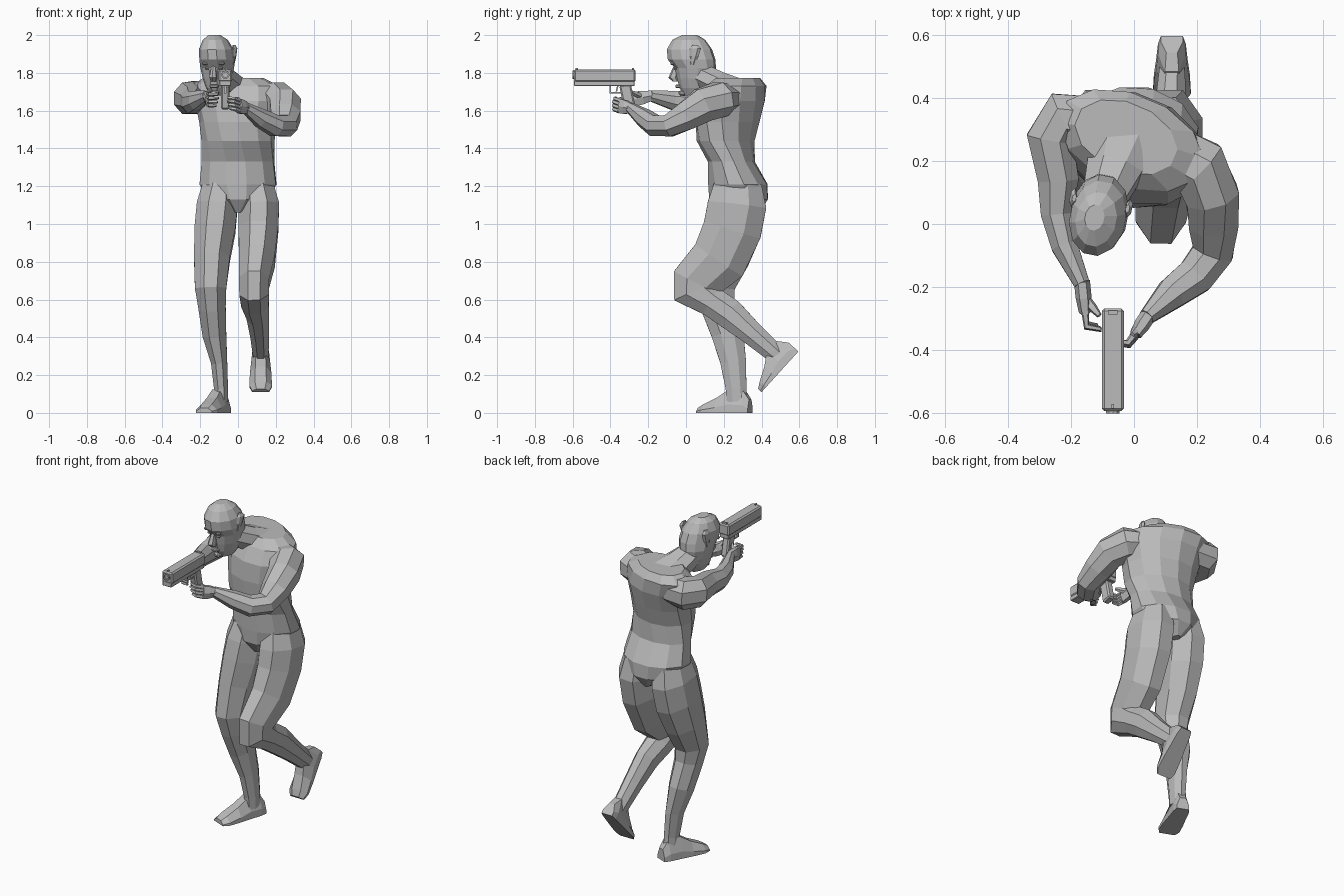
import bpy
import bmesh
import math
from mathutils import Vector, Matrix

if "Cube" in bpy.data.objects:
    bpy.data.objects.remove(bpy.data.objects["Cube"], do_unlink=True)

X, Y, Z = Vector((1, 0, 0)), Vector((0, 1, 0)), Vector((0, 0, 1))

grey = bpy.data.materials.new("plain_grey")
grey.use_nodes = True
GREY = (0.5, 0.5, 0.5, 1)
grey.diffuse_color = GREY
grey.node_tree.nodes["Principled BSDF"].inputs["Base Color"].default_value = GREY


def finish(name, bm):
    """Turn a bmesh into a flat shaded object."""
    bmesh.ops.recalc_face_normals(bm, faces=bm.faces)
    mesh = bpy.data.meshes.new(name)
    bm.to_mesh(mesh)
    bm.free()
    mesh.materials.append(grey)
    obj = bpy.data.objects.new(name, mesh)
    bpy.context.collection.objects.link(obj)
    return obj


def skin_sections(name, sections):
    """Bridge equal sized point loops and cap both ends."""
    bm = bmesh.new()
    loops = [[bm.verts.new(p) for p in section] for section in sections]
    count = len(loops[0])
    for low, high in zip(loops, loops[1:]):
        for i in range(count):
            j = (i + 1) % count
            bm.faces.new((low[i], low[j], high[j], high[i]))
    bm.faces.new(loops[0])
    bm.faces.new(loops[-1])
    return finish(name, bm)


def loft(name, rings, side=X, sides=8, axis=None):
    """Rings are x, y, z, half size along side, other half size, yaw."""
    centres = [Vector(r[:3]) for r in rings]
    sections = []
    for k, ring in enumerate(rings):
        if axis:
            t = axis
        else:
            t = Vector()
            if k > 0:
                t += (centres[k] - centres[k - 1]).normalized()
            if k < len(rings) - 1:
                t += (centres[k + 1] - centres[k]).normalized()
            t.normalize()
        u = (side - t * side.dot(t)).normalized()
        if len(ring) > 5:
            u = Matrix.Rotation(ring[5], 3, t) @ u
        v = t.cross(u)
        grow = 1 / math.cos(math.pi / sides)
        a = ring[3] * grow
        b = (ring[4] if len(ring) > 4 else ring[3]) * grow
        angles = [(i + 0.5) * math.tau / sides for i in range(sides)]
        sections.append([centres[k] + u * a * math.cos(w) + v * b * math.sin(w)
                         for w in angles])
    return skin_sections(name, sections)


def box(name, centre, size, pitch=0, yaw=0, bevel=0):
    bm = bmesh.new()
    turn = Matrix.Rotation(yaw, 4, "Z") @ Matrix.Rotation(pitch, 4, "X")
    bmesh.ops.create_cube(bm, size=1, matrix=Matrix.Translation(centre) @ turn
                          @ Matrix.Diagonal((*size, 1)))
    if bevel:
        bmesh.ops.bevel(bm, geom=bm.edges[:], offset=bevel, segments=1, affect="EDGES")
    return finish(name, bm)


def foot(name, heel, toe, up):
    """Wedge shaped foot from heel to toe on a flat sole."""
    heel, toe = Vector(heel), Vector(toe)
    along = toe - heel
    up = (up - along * up.dot(along) / along.length_squared).normalized()
    across = along.cross(up).normalized()
    sections = []
    for f, wide, high in ((0, .035, .07), (.12, .044, .12), (.38, .05, .125),
                          (.62, .057, .08), (.88, .06, .045), (1, .045, .025)):
        base = heel + along * f
        outline = ((-1, 0), (1, 0), (1, .35), (.5, 1), (-.5, 1), (-1, .35))
        sections.append([base + across * wide * s + up * high * h for s, h in outline])
    return skin_sections(name, sections)


def hand(side_name, wrist, knuckle, spread, bend, curl, thumb):
    """Palm, four bent fingers and a thumb."""
    wrist, knuckle = Vector(wrist), Vector(knuckle)
    spread, bend, curl = Vector(spread), Vector(bend), Vector(curl)
    middle = wrist.lerp(knuckle, 0.5)
    loft(side_name + "_palm", [(*wrist, .026, .022), (*middle, .036, .022),
                               (*knuckle, .038, .017)], Z, 6)
    for i, finger in enumerate(("index", "middle", "ring", "little")):
        reach = (1, 1.05, .95, .8)[i]
        base = knuckle + spread * (i - 1.5)
        joint = base + bend * reach
        loft(f"{side_name}_{finger}_finger",
             [(*base, .01), (*joint, .009), (*(joint + curl * reach), .006)], Z, 5)
    tip = middle + Vector(thumb)
    loft(side_name + "_thumb", [(*middle, .014), (*middle.lerp(tip, .6), .012),
                                (*tip, .007)], Z, 5)


# Torso twisted at the shoulders, and neck leaning forward
loft("torso", [
    (0, .28, 1.06, .03, .11), (0, .278, 1.13, .16, .155),
    (0, .275, 1.21, .202, .155, -.05), (0, .24, 1.33, .19, .12, -.1),
    (0, .21, 1.44, .19, .145, -.25), (0, .22, 1.54, .203, .16, -.35),
    (0, .24, 1.65, .23, .165, -.4), (-.01, .265, 1.73, .235, .14, -.4),
    (-.025, .275, 1.772, .165, .105, -.4)], sides=12, axis=Z)
loft("neck", [(-.02, .3, 1.68, .13, .08), (-.06, .18, 1.738, .09, .066),
              (-.1, .07, 1.79, .065, .065)])

# Head, bowed and turned slightly
TURN = -0.2
loft("head", [(x, y, z, w, d, TURN) for x, y, z, w, d in (
    (-.125, .02, 2, .03, .04), (-.12, .015, 1.975, .063, .085),
    (-.115, .018, 1.925, .087, .117), (-.11, .03, 1.87, .09, .124),
    (-.11, .05, 1.825, .085, .106), (-.11, .05, 1.77, .073, .095),
    (-.11, .05, 1.72, .056, .083), (-.11, .045, 1.68, .033, .055))],
    sides=12, axis=Z)


def on_head(across, ahead, height):
    spot = Matrix.Rotation(TURN, 3, "Z") @ Vector((across, -ahead, 0))
    return spot + Vector((-.11, .04, height))


loft("nose", [(*on_head(0, .09, 1.845), .01, .012, TURN),
              (*on_head(0, .108, 1.775), .018, .024, TURN),
              (*on_head(0, .095, 1.755), .013, .016, TURN)], sides=6, axis=Z)
box("lips", on_head(0, .08, 1.73), (.045, .03, .018), yaw=TURN, bevel=.005)
box("chin", on_head(0, .058, 1.693), (.04, .04, .03), yaw=TURN, bevel=.01)
for s, label in ((1, "left"), (-1, "right")):
    box(label + "_brow", on_head(s * .035, .1, 1.85), (.05, .02, .016),
        yaw=TURN - s * .25, bevel=.005)
    box(label + "_eye", on_head(s * .033, .09, 1.825), (.03, .016, .012),
        yaw=TURN - s * .25, bevel=.004)
    loft(label + "_ear", [(*on_head(s * .084, -.01, 1.845), .006, .01, TURN),
                          (*on_head(s * .088, -.02, 1.89), .009, .022, TURN),
                          (*on_head(s * .09, -.028, 1.93), .01, .026, TURN),
                          (*on_head(s * .086, -.026, 1.947), .006, .012, TURN)],
         sides=6, axis=Z)

# Standing right leg and trailing left leg
loft("right_leg", [
    (-.095, .275, 1.21, .09, .125), (-.11, .27, 1.1, .108, .155),
    (-.122, .245, .97, .108, .155), (-.138, .2, .82, .095, .135),
    (-.145, .15, .66, .083, .108), (-.137, .17, .56, .072, .09),
    (-.125, .22, .42, .063, .085), (-.1, .25, .27, .043, .068),
    (-.09, .265, .13, .037, .055), (-.09, .27, .06, .037, .055)])
loft("left_leg", [
    (.095, .275, 1.21, .09, .125), (.11, .27, 1.1, .108, .155),
    (.108, .245, .97, .105, .155), (.1, .175, .81, .095, .15),
    (.085, .056, .69, .08, .133), (.085, .048, .645, .078, .12),
    (.09, .135, .59, .073, .08), (.105, .23, .525, .06, .08),
    (.115, .35, .42, .05, .062), (.12, .46, .325, .042, .052),
    (.12, .5, .29, .038, .045)])
foot("right_foot", (-.07, .34, 0), (-.18, .07, 0), Z)
foot("left_foot", (.12, .595, .325), (.12, .4, .11), Z - Y)

# Arms reaching round to the pistol
loft("right_arm", [
    (-.14, .32, 1.67, .08, .085), (-.225, .335, 1.67, .087, .085),
    (-.265, .27, 1.665, .083, .075), (-.24, .14, 1.655, .07, .065),
    (-.245, .03, 1.645, .06, .05), (-.22, -.07, 1.655, .05, .042),
    (-.165, -.19, 1.68, .028, .025)], Z)
loft("left_arm", [
    (.12, .22, 1.665, .075, .09), (.205, .18, 1.66, .09, .095),
    (.247, .09, 1.63, .09, .085), (.252, 0, 1.57, .075, .078),
    (.25, -.09, 1.52, .058, .065), (.195, -.165, 1.52, .055, .06),
    (.12, -.22, 1.56, .048, .05), (.04, -.295, 1.615, .028, .025)], Z)
hand("right", (-.165, -.18, 1.68), (-.155, -.28, 1.66), (0, 0, -.02),
     (.005, -.045, -.004), (.045, -.008, 0), (.05, -.06, .03))
hand("left", (.045, -.29, 1.612), (.005, -.35, 1.625), (0, -.004, -.018),
     (-.025, -.033, .012), (-.035, .005, .005), (-.03, -.03, .05))

# Pistol
GUN = -.067


def gun_box(name, y, z, wide, long, high, pitch=0, bevel=0):
    box("pistol_" + name, (GUN, y, z), (wide, long, high), pitch, 0, bevel)


gun_box("slide", -.43, 1.785, .07, .324, .068, bevel=.008)
gun_box("frame", -.432, 1.745, .06, .32, .03, bevel=.003)
gun_box("grip", -.31, 1.675, .045, .062, .13, pitch=.2, bevel=.008)
gun_box("front_sight", -.578, 1.82, .008, .014, .012)
gun_box("rear_sight", -.28, 1.82, .03, .012, .012)
gun_box("guard_front", -.402, 1.714, .014, .008, .04)
gun_box("guard_bottom", -.372, 1.696, .014, .065, .008)
gun_box("trigger", -.365, 1.716, .008, .008, .03, pitch=-.25)
loft("pistol_muzzle", [(GUN, y, 1.79, r) for y, r in (
    (-.57, .021), (-.6, .021), (-.6, .013), (-.575, .013))], sides=10, axis=-Y)
